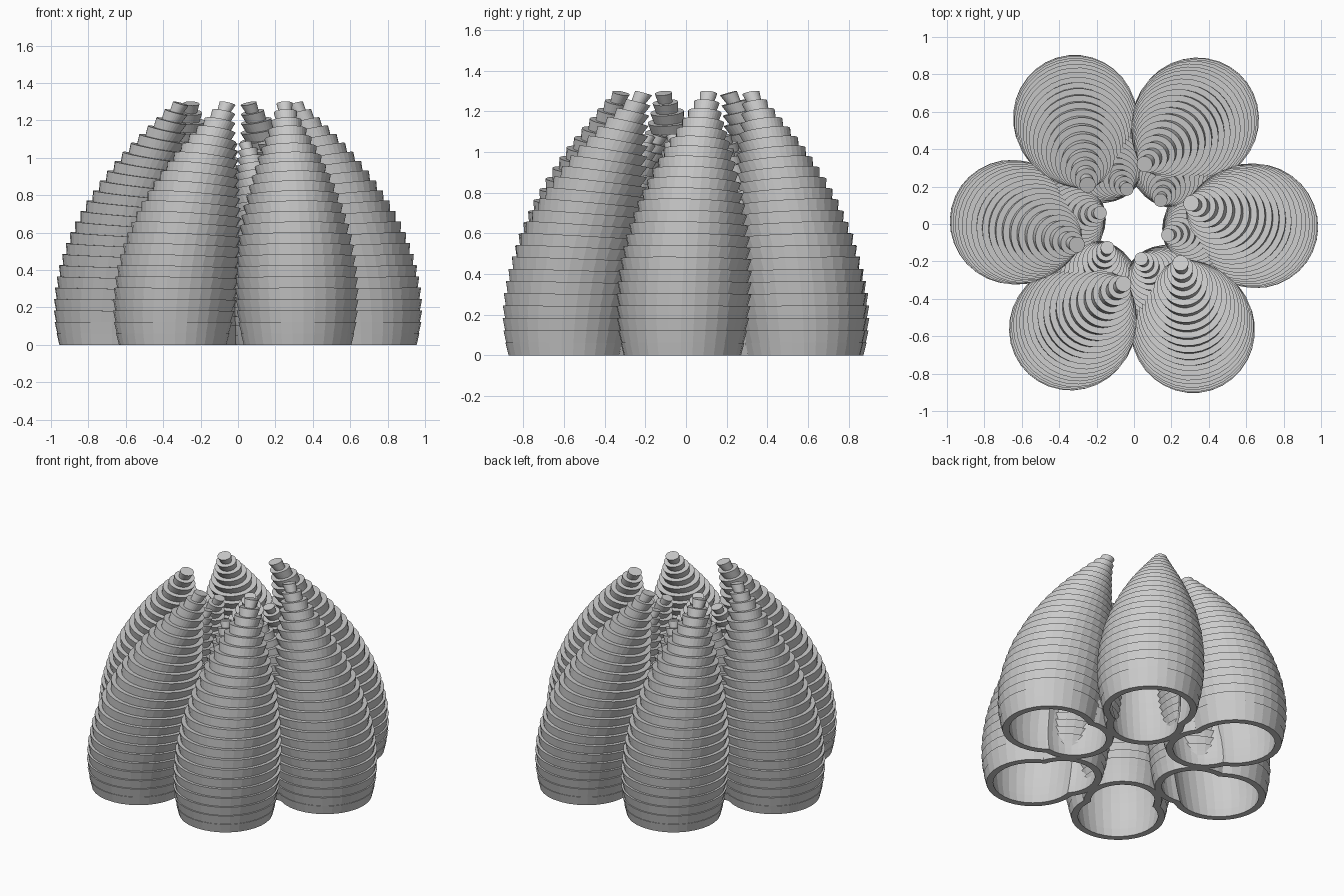
import bpy, bmesh, math
from mathutils import Vector, Matrix

if "Cube" in bpy.data.objects:
    bpy.data.objects.remove(bpy.data.objects["Cube"])

SIDES = 32
RINGS = 24
HEIGHT = 1.29
WALL = 0.055
# bud radius against height
PROFILE = [(0, .295), (.12, .32), (.25, .33), (.4, .325), (.55, .305), (.7, .27),
           (.85, .22), (1.0, .16), (1.15, .09), (1.29, .03)]


def radius(z):
    for (z0, r0), (z1, r1) in zip(PROFILE, PROFILE[1:]):
        if z <= z1:
            return r0 + (r1 - r0) * (z - z0) / (z1 - z0)
    return PROFILE[-1][1]


def make_solid(name, loops):
    """Closed solid through a list of (centre, radius, tilt matrix)."""
    bm = bmesh.new()
    rows = []
    for c, r, tilt in loops:
        rows.append([bm.verts.new(c + tilt @ Vector((r * math.cos(a), r * math.sin(a), 0)))
                     for a in (2 * math.pi * i / SIDES for i in range(SIDES))])
    for a, b in zip(rows, rows[1:]):
        for i in range(SIDES):
            j = (i + 1) % SIDES
            bm.faces.new((a[i], a[j], b[j], b[i]))
    bm.faces.new(rows[0][::-1])
    bm.faces.new(rows[-1])
    me = bpy.data.meshes.new(name)
    bm.to_mesh(me)
    bm.free()
    ob = bpy.data.objects.new(name, me)
    bpy.context.collection.objects.link(ob)
    return ob


def make_bud(name, base, shift, scale):
    """Leaning bud of upward-flaring rings, plus the solid that hollows it."""
    shift = Vector((shift[0], shift[1], 0))
    axis = Vector((-shift.y, shift.x, 0)).normalized()

    def frame(z):
        t = z / HEIGHT
        c = Vector((base, 0, z * scale)) + shift * t * t
        return c, Matrix.Rotation(math.radians(16) * t * t, 3, axis)

    # ring heights shrink a little towards the tip
    zs = [HEIGHT * (1.15 * u - 0.15 * u * u) for u in (i / RINGS for i in range(RINGS + 1))]
    outer, core = [], []
    c, m = frame(0)
    core.append((c - Vector((0, 0, .1)), radius(0) * scale - WALL, m))
    for z0, z1 in zip(zs, zs[1:]):
        r = radius((z0 + z1) / 2) * scale
        (c0, m0), (c1, m1) = frame(z0), frame(z1)
        outer.append((c0, r * .97 - .004, m0))
        outer.append((c1, r + .003, m1))
        if r - WALL > .02:
            core.append((c0, r - WALL, m0))
    return make_solid(name, outer), make_solid(name + "_core", core)


# one pair: tall outer bud merged with a shorter inner bud, hollow and open below
tall, tall_core = make_bud("bud_pair", .667, (-.365, .119), 1.0)
short, short_core = make_bud("short_bud", .47, (-.288, -.055), .837)
for op, tool in (('UNION', short), ('DIFFERENCE', tall_core), ('DIFFERENCE', short_core)):
    mod = tall.modifiers.new(op.lower(), 'BOOLEAN')
    mod.operation = op
    mod.solver = 'EXACT'
    mod.object = tool
    tool.hide_render = True
deps = bpy.context.evaluated_depsgraph_get()
pair_mesh = bpy.data.meshes.new_from_object(tall.evaluated_get(deps))
for ob in (tall, tall_core, short, short_core):
    bpy.data.objects.remove(ob)

# six pairs around the centre
for i in range(6):
    ob = bpy.data.objects.new("bud_pair_%d" % (i + 1), pair_mesh)
    ob.rotation_euler.z = math.radians(60 * i - 1.5)
    bpy.context.collection.objects.link(ob)
